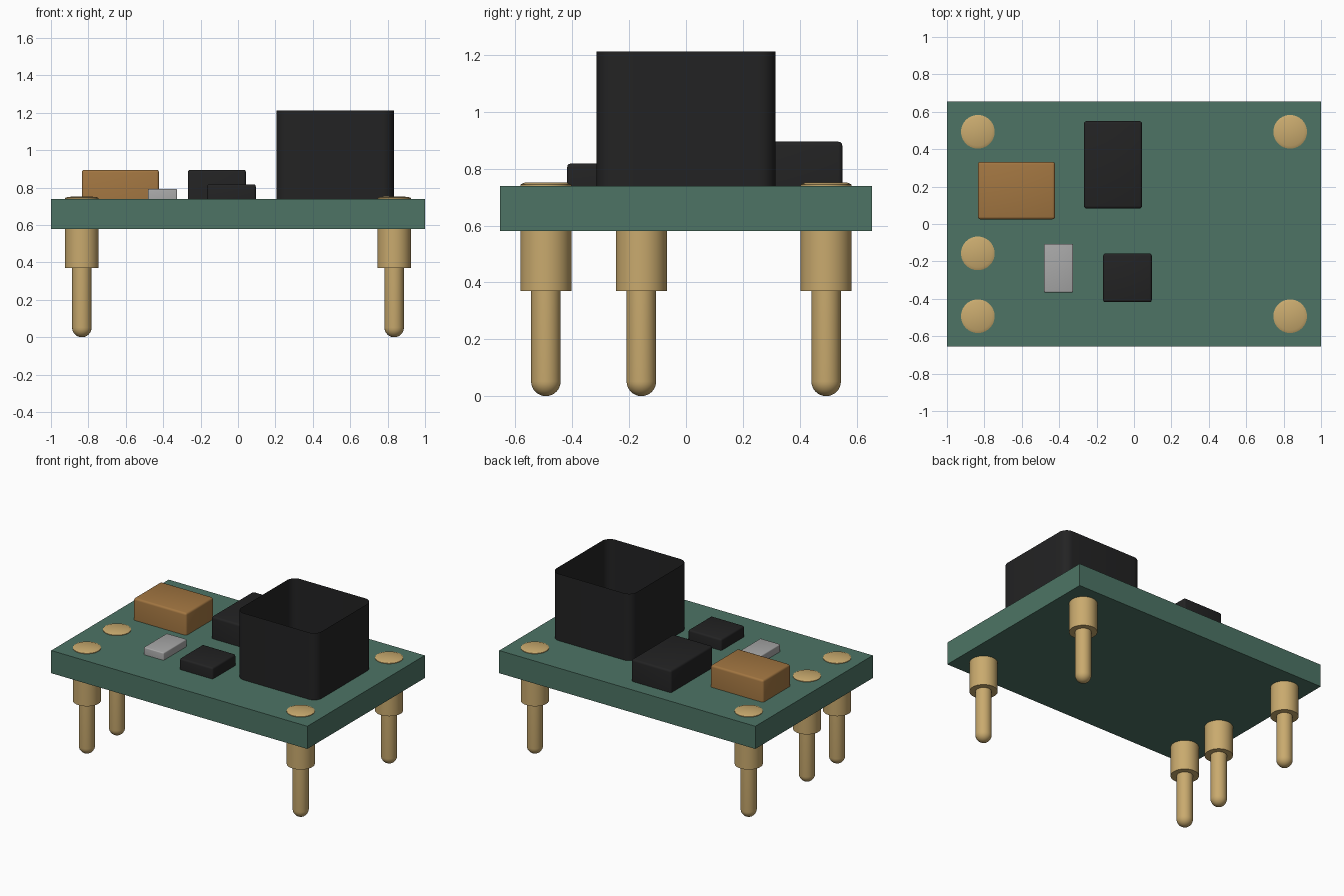
import bpy, bmesh, math

cube = bpy.data.objects.get("Cube")
if cube:
    bpy.data.objects.remove(cube, do_unlink=True)


def material(name, rgb):
    m = bpy.data.materials.new(name)
    m.use_nodes = True
    m.diffuse_color = (*rgb, 1)
    m.node_tree.nodes["Principled BSDF"].inputs["Base Color"].default_value = (*rgb, 1)
    return m


GREEN = material("board green", (0.074, 0.175, 0.13))
GOLD = material("pin gold", (0.584, 0.402, 0.156))
BLACK = material("housing black", (0.0165, 0.0165, 0.017))
BROWN = material("capacitor brown", (0.36, 0.18, 0.053))
GREY = material("resistor grey", (0.39, 0.39, 0.39))

BOTTOM, TOP = 0.58, 0.74      # faces of the board


def finish(name, bm, mat, smooth=True):
    bmesh.ops.recalc_face_normals(bm, faces=bm.faces)
    me = bpy.data.meshes.new(name)
    bm.to_mesh(me)
    bm.free()
    me.materials.append(mat)
    ob = bpy.data.objects.new(name, me)
    bpy.context.collection.objects.link(ob)
    if smooth:
        bpy.ops.object.select_all(action='DESELECT')
        ob.select_set(True)
        bpy.context.view_layer.objects.active = ob
        bpy.ops.object.shade_smooth_by_angle(angle=math.radians(35))
    return ob


def box(name, x0, x1, y0, y1, z0, z1, mat, bevel=0.0):
    """Block with optional rounding of every edge except those at its base."""
    bm = bmesh.new()
    bmesh.ops.create_cube(bm, size=1)
    for v in bm.verts:
        v.co.x = x1 if v.co.x > 0 else x0
        v.co.y = y1 if v.co.y > 0 else y0
        v.co.z = z1 if v.co.z > 0 else z0
    if bevel:
        edges = [e for e in bm.edges if max(v.co.z for v in e.verts) > z0 + 1e-4]
        bmesh.ops.bevel(bm, geom=edges, offset=bevel, segments=3,
                        profile=0.5, affect='EDGES')
    return finish(name, bm, mat, smooth=bevel > 0)


def pin(name, x, y):
    """Turned contact pin: round tip, shaft, collar and a low domed head."""
    r, collar, n = 0.052, 0.09, 40
    tip = [(r * math.sin(a), r - r * math.cos(a))
           for a in (math.pi / 2 * i / 8 for i in range(9))]
    profile = tip + [(r, 0.37), (collar, 0.37), (collar, TOP + 0.004),
                     (0.075, TOP + 0.011), (0.0, TOP + 0.012)]
    bm = bmesh.new()
    vs = [bm.verts.new((x + a, y, z)) for a, z in profile]
    es = [bm.edges.new(p) for p in zip(vs, vs[1:])]
    bmesh.ops.spin(bm, geom=vs + es, cent=(x, y, 0), axis=(0, 0, 1),
                   angle=math.tau, steps=n, use_duplicate=False)
    bmesh.ops.remove_doubles(bm, verts=bm.verts, dist=1e-4)
    return finish(name, bm, GOLD)


def open_housing(name, x0, x1, y0, y1, z0, z1, r):
    """Thin wall with rounded corners, open at the top."""
    ring = []
    corners = [(x1 - r, y1 - r), (x0 + r, y1 - r), (x0 + r, y0 + r), (x1 - r, y0 + r)]
    for q, (cx, cy) in enumerate(corners):
        for i in range(9):
            a = math.pi / 2 * (q + i / 8)
            ring.append((cx + r * math.cos(a), cy + r * math.sin(a)))
    bm = bmesh.new()
    low = [bm.verts.new((*p, z0)) for p in ring]
    high = [bm.verts.new((*p, z1)) for p in ring]
    for i in range(len(ring)):
        j = (i + 1) % len(ring)
        bm.faces.new((low[i], low[j], high[j], high[i]))
    return finish(name, bm, BLACK)


# Circuit board
box("circuit_board", -1, 1, -0.655, 0.655, BOTTOM, TOP, GREEN)

# Parts mounted on the board
open_housing("connector_housing", 0.205, 0.833, -0.315, 0.315, TOP, 1.212, 0.06)
box("brown_capacitor", -0.835, -0.422, 0.025, 0.332, TOP, 0.895, BROWN, 0.014)
box("large_black_chip", -0.268, 0.043, 0.083, 0.55, TOP, 0.895, BLACK, 0.014)
box("small_black_chip", -0.165, 0.095, -0.418, -0.158, TOP, 0.818, BLACK, 0.012)
box("grey_resistor", -0.482, -0.325, -0.366, -0.106, TOP, 0.792, GREY, 0.007)

# Contact pins: four corners and one extra on the right side
for side, x in (("left", 0.835), ("right", -0.835)):
    for end, y in (("front", -0.493), ("back", 0.493)):
        pin(f"{side}_{end}_pin", x, y)
pin("right_middle_pin", -0.835, -0.157)
